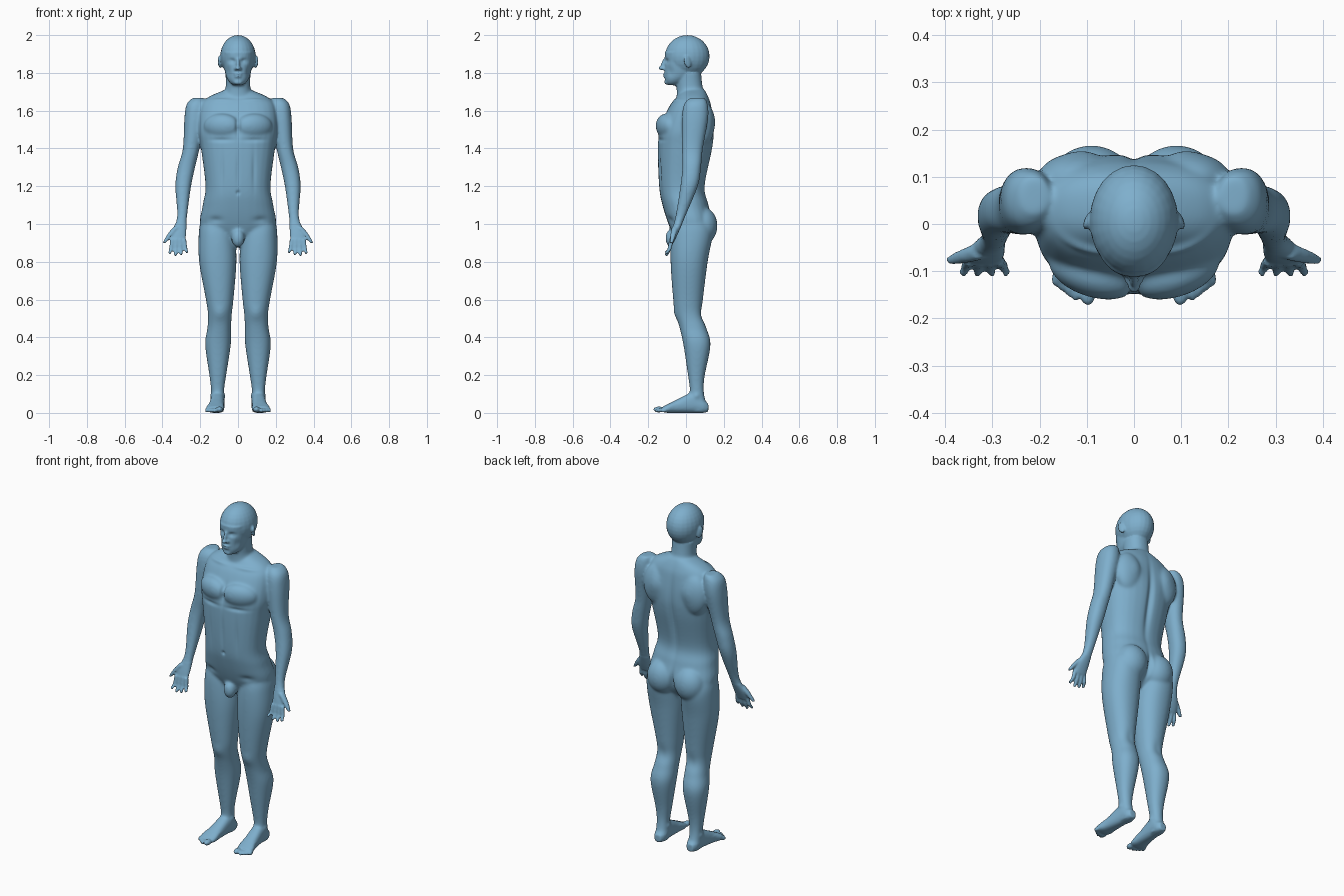
import bpy, bmesh, math
from mathutils import Matrix

if "Cube" in bpy.data.objects:
    bpy.data.objects.remove(bpy.data.objects["Cube"], do_unlink=True)

skin = bpy.data.materials.new("soft blue skin")
skin.use_nodes = True
skin.diffuse_color = (.21, .43, .61, 1)
skin.node_tree.nodes["Principled BSDF"].inputs["Base Color"].default_value = skin.diffuse_color

bm = bmesh.new()
BOTH, MIDDLE = (1, -1), (1,)


def spline(rows, steps=6):
    """Insert smooth in-between rows (Catmull-Rom)."""
    smooth_rows = []
    last = len(rows) - 1
    for i in range(last):
        before, start, end, after = (rows[min(max(i + k, 0), last)] for k in (-1, 0, 1, 2))
        for step in range(steps):
            t = step / steps
            smooth_rows.append([
                b + t / 2 * (c - a + t * (2 * a - 5 * b + 4 * c - d + t * (3 * (b - c) + d - a)))
                for a, b, c, d in zip(before, start, end, after)])
    return smooth_rows + [rows[-1]]


def rounded(value, power):
    return math.copysign(abs(value) ** (2 / power), value)


def loft(rows, sides=BOTH, power=2.2, upright=True, count=28):
    """Skin over sections; each row is position, low edge, high edge, half width, x centre."""
    for side in sides:
        rings = []
        for position, low, high, width, centre in spline(rows):
            ring = []
            for k in range(count):
                angle = math.tau * k / count
                x = side * (centre + width * rounded(math.cos(angle), power))
                across = (low + high) / 2 + (high - low) / 2 * rounded(math.sin(angle), power)
                point = (x, across, position) if upright else (x, position, across)
                ring.append(bm.verts.new(point))
            rings.append(ring)
        for lower, upper in zip(rings, rings[1:]):
            for k in range(count):
                bm.faces.new((lower[k], lower[k - 1], upper[k - 1], upper[k]))
        bm.faces.new(rings[0])
        bm.faces.new(reversed(rings[-1]))


def blob(location, size, tilt=0, turn=0, sides=BOTH):
    """Ellipsoid, tilted about x and turned about z, with its mirror twin."""
    for side in sides:
        x, y, z = location
        matrix = (Matrix.Translation((side * x, y, z)) @ Matrix.Rotation(side * turn, 4, "Z")
                  @ Matrix.Rotation(tilt, 4, "X") @ Matrix.Diagonal((*size, 1)))
        bmesh.ops.create_uvsphere(bm, u_segments=24, v_segments=16, radius=1, matrix=matrix)


# Torso and neck
loft([(1.71, -.02, .1, .07, 0), (1.67, -.05, .12, .16, 0), (1.62, -.09, .135, .2, 0),
      (1.5, -.14, .148, .21, 0), (1.4, -.15, .14, .196, 0), (1.2, -.143, .1, .172, 0),
      (1.1, -.125, .12, .187, 0), (.98, -.085, .14, .195, 0), (.88, -.03, .06, .07, 0)],
     MIDDLE, 2.4)
loft([(1.65, -.05, .12, .085, 0), (1.72, -.05, .09, .066, 0), (1.8, -.06, .08, .066, 0)], MIDDLE)

# Chest, shoulder blades, seat and groin
blob((.085, -.1, 1.515), (.1, .055, .07), tilt=.2, turn=.3)
blob((.12, .095, 1.53), (.085, .055, .12))
blob((.09, .087, .99), (.09, .08, .1))
blob((0, -.075, .925), (.035, .035, .05), sides=MIDDLE)

# Skull and jaw
blob((0, .007, 1.888), (.094, .118, .112), sides=MIDDLE)
loft([(1.735, -.1, -.04, .026, 0), (1.757, -.11, 0, .05, 0), (1.8, -.113, .05, .068, 0),
      (1.91, -.112, .1, .085, 0)], MIDDLE)

# Ears, nose, nostrils, lips and chin
blob((.097, .008, 1.858), (.008, .02, .034), tilt=.25, turn=.4)
blob((0, -.117, 1.85), (.01, .014, .035), tilt=-.35, sides=MIDDLE)
blob((0, -.13, 1.825), (.013, .016, .011), sides=MIDDLE)
blob((.012, -.117, 1.822), (.009, .011, .009))
for height, width in ((1.793, .024), (1.781, .019)):
    blob((0, -.11, height), (width, .012, .007), sides=MIDDLE)
blob((0, -.1, 1.751), (.024, .015, .015), sides=MIDDLE)

# Arms, running down into the palms
loft([(1.668, .02, .1, .03, .21), (1.635, -.01, .115, .05, .222), (1.56, -.022, .118, .053, .231),
      (1.4, -.022, .09, .044, .248), (1.3, -.02, .08, .046, .273), (1.2, -.03, .063, .042, .29),
      (1.04, -.056, -.003, .027, .296), (.95, -.08, -.042, .04, .314), (.9, -.09, -.066, .039, .317)])

# Fingers, fanned out and shorter at the edges of the hand
for i in range(4):
    root, tip = .285 + .021 * i, .271 + .03 * i
    end = .827 + .011 * abs(i - 1.7)
    loft([(.92, -.09, -.066, .011, root), (.87, -.098, -.076, .0105, (root + tip) / 2),
          (end + .008, -.112, -.092, .009, tip), (end, -.107, -.098, .004, tip)], count=14)

# Thumbs
loft([(.985, -.075, -.04, .017, .325), (.95, -.082, -.05, .018, .353),
      (.905, -.086, -.066, .01, .387), (.898, -.08, -.072, .004, .389)], count=14)

# Legs
loft([(1.03, -.06, .11, .085, .11), (.95, -.08, .14, .096, .112), (.8, -.082, .115, .099, .107),
      (.6, -.068, .09, .073, .097), (.52, -.054, .086, .063, .096), (.45, -.034, .108, .063, .099),
      (.36, -.014, .13, .068, .106), (.2, .01, .1, .045, .107), (.12, .02, .094, .035, .108),
      (.05, .02, .105, .035, .107), (.006, .03, .104, .03, .106)])

# Feet, lofted from heel to ball
loft([(.118, .006, .05, .02, .106), (.09, 0, .075, .034, .106), (.04, 0, .11, .037, .108),
      (-.05, 0, .07, .041, .115), (-.095, 0, .047, .048, .121), (-.122, .004, .034, .044, .122)],
     power=2.5, upright=False)

# Toes
blob((.098, -.143, .018), (.018, .03, .016))
for i in range(4):
    blob((.122 + .0145 * i, -.142 + .009 * i, .014), (.009, .024 - .002 * i, .012), tilt=.2, turn=.1)

bmesh.ops.recalc_face_normals(bm, faces=bm.faces)
mesh = bpy.data.meshes.new("body")
bm.to_mesh(mesh)
bm.free()
body = bpy.data.objects.new("body", mesh)
bpy.context.collection.objects.link(body)


def bake():
    """Apply the modifiers of the body."""
    graph = bpy.context.evaluated_depsgraph_get()
    baked = bpy.data.meshes.new_from_object(body.evaluated_get(graph))
    body.modifiers.clear()
    body.data = baked


# Fuse the parts into one skin
remesh = body.modifiers.new("fuse", "REMESH")
remesh.mode, remesh.voxel_size = "VOXEL", .0055
bake()

# Soften trunk and limbs strongly; head, hands and feet lightly
group = body.vertex_groups.new(name="soft areas")
for v in body.data.vertices:
    x, y, z = v.co
    fine = z > 1.74 or z < .05 or (abs(x) > .25 and z < 1)
    group.add([v.index], .08 if fine else 1, "REPLACE")
soften = body.modifiers.new("soften", "SMOOTH")
soften.factor, soften.iterations, soften.vertex_group = .5, 28, group.name
bake()
body.vertex_groups.clear()

normals = [v.normal.copy() for v in body.data.vertices]


def sculpt(height, centre, radii):
    """Raise or press the skin around a point, on both sides."""
    for v, normal in zip(body.data.vertices, normals):
        x, y, z = v.co
        distance = sum(((p - c) / r) ** 2 for p, c, r in zip((abs(x), y, z), centre, radii))
        if distance < 7:
            v.co += normal * height * math.exp(-distance)


# Back: spine, seat cleft, shoulder blades
sculpt(-.016, (0, .14, 1.37), (.018, .07, .2))
sculpt(-.024, (0, .16, .98), (.012, .08, .06))
sculpt(.006, (.1, .15, 1.55), (.04, .05, .05))
# Front: breastbone, chest fold, abdomen, navel, groin, collarbone
sculpt(-.01, (0, -.15, 1.51), (.012, .05, .06))
sculpt(-.007, (.09, -.15, 1.445), (.06, .05, .01))
for x in (0, .085):
    sculpt(-.005, (x, -.14, 1.28), (.01, .05, .1))
sculpt(-.01, (0, -.14, 1.165), (.008, .03, .01))
sculpt(-.007, (.12, -.09, 1.02), (.035, .05, .018))
sculpt(.006, (.09, -.05, 1.655), (.06, .05, .008))
# Legs: kneecaps, hollows behind the knee, ankles
sculpt(.007, (.096, -.05, .53), (.03, .03, .035))
sculpt(-.006, (.096, .09, .52), (.03, .04, .04))
for x in (.072, .145):
    sculpt(.006, (x, .055, .09), (.012, .015, .014))
# Face: eye sockets, eyelids, cheeks, mouth
sculpt(-.013, (.034, -.11, 1.863), (.018, .03, .011))
sculpt(.005, (.034, -.1, 1.862), (.01, .03, .006))
sculpt(-.005, (.055, -.09, 1.805), (.014, .04, .025))
sculpt(-.004, (0, -.115, 1.787), (.022, .02, .003))

polish = body.modifiers.new("polish", "SMOOTH")
polish.factor, polish.iterations = .5, 2
bake()
body.data.materials.clear()
body.data.materials.append(skin)
for face in body.data.polygons:
    face.use_smooth = True
